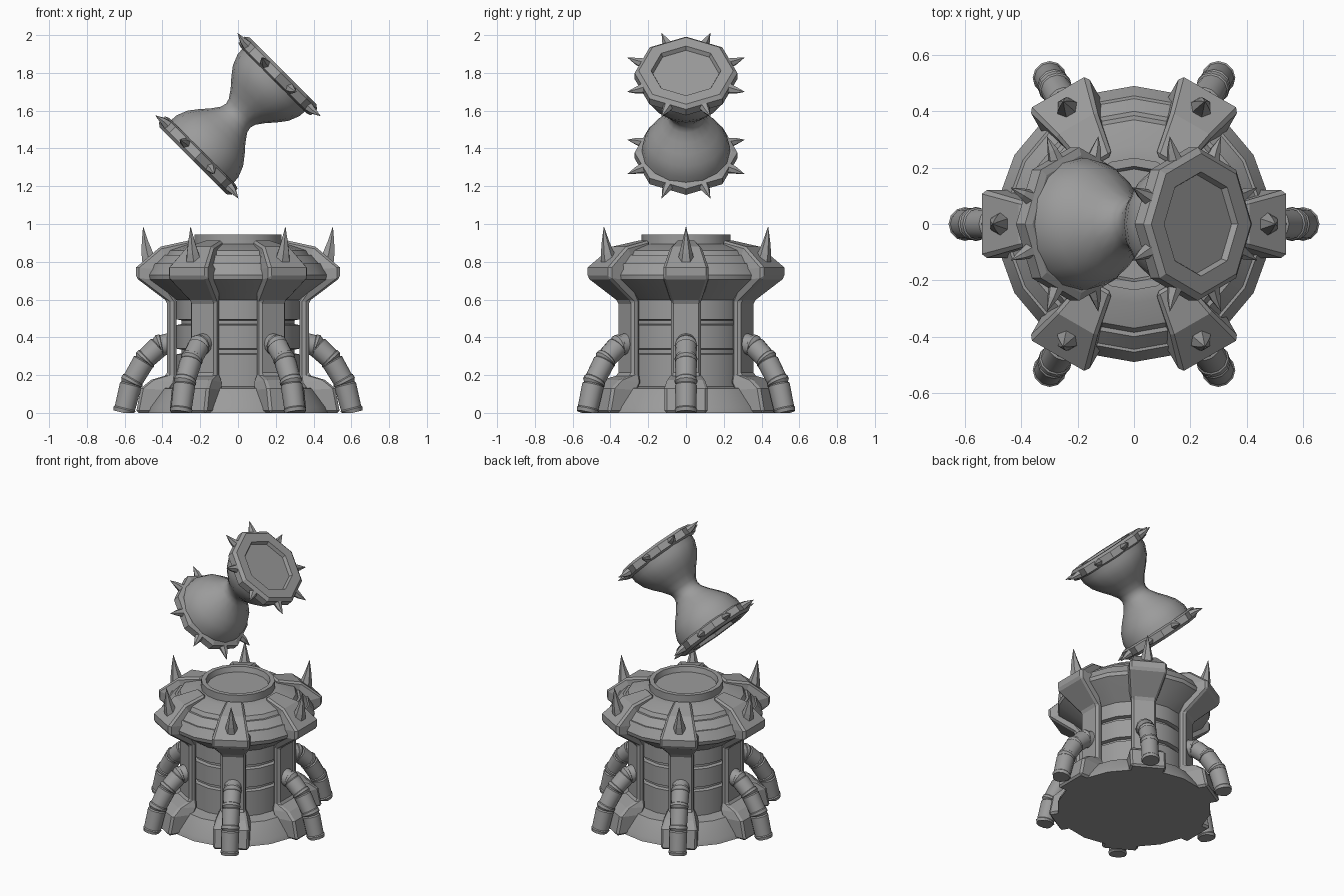
import bpy, bmesh, math
from mathutils import Matrix, Vector

cube = bpy.data.objects.get("Cube")
if cube:
    bpy.data.objects.remove(cube, do_unlink=True)

stone = bpy.data.materials.new("grey_stone")
stone.use_nodes = True
GREY = (0.33, 0.33, 0.33, 1)
stone.diffuse_color = GREY
stone.node_tree.nodes["Principled BSDF"].inputs["Base Color"].default_value = GREY


def finish(name, bm, matrix=None, smooth=None):
    bmesh.ops.recalc_face_normals(bm, faces=bm.faces)
    mesh = bpy.data.meshes.new(name)
    bm.to_mesh(mesh)
    bm.free()
    mesh.materials.append(stone)
    obj = bpy.data.objects.new(name, mesh)
    bpy.context.collection.objects.link(obj)
    if matrix:
        obj.matrix_world = matrix
    if smooth:
        bpy.ops.object.select_all(action='DESELECT')
        obj.select_set(True)
        bpy.context.view_layer.objects.active = obj
        bpy.ops.object.shade_smooth_by_angle(angle=math.radians(smooth))
    return obj


def skin(bm, rings):
    """Join equal rings of points and close both ends."""
    rows = [[bm.verts.new(p) for p in ring] for ring in rings]
    n = len(rows[0])
    for a, b in zip(rows, rows[1:]):
        for i in range(n):
            j = (i + 1) % n
            bm.faces.new((a[i], a[j], b[j], b[i]))
    bm.faces.new(rows[0])
    bm.faces.new(rows[-1])


def lathe(name, profile, sides, turn=0, matrix=None, smooth=None):
    bm = bmesh.new()
    angles = [turn + math.tau * i / sides for i in range(sides)]
    skin(bm, [[(r * math.cos(a), r * math.sin(a), z) for a in angles] for r, z in profile])
    return finish(name, bm, matrix, smooth)


def tube(name, path, sides, matrix, smooth=None):
    """Sweep a round section along (x, z, radius) stations in the xz plane."""
    bm = bmesh.new()
    rings = []
    for i, (x, z, r) in enumerate(path):
        a, b = path[max(i - 1, 0)], path[min(i + 1, len(path) - 1)]
        t = Vector((b[0] - a[0], 0, b[1] - a[1])).normalized()
        u, v = Vector((0, 1, 0)), t.cross(Vector((0, 1, 0)))
        rings.append([Vector((x, 0, z)) + r * (math.cos(math.tau * k / sides) * u
                      + math.sin(math.tau * k / sides) * v) for k in range(sides)])
    skin(bm, rings)
    return finish(name, bm, matrix, smooth)


# Tower body: flared base, grooved column, broad head and a rimmed top
column = [(.49, 0), (.48, .03), (.41, .13), (.33, .14)]
for z in (.325, .48):
    column += [(.33, z - .015), (.305, z - .01), (.305, z + .01), (.33, z + .015)]
column += [(.33, .62)]
lathe("column", column, 18, math.radians(10), smooth=30)
lathe("head", [(.32, .59), (.35, .61), (.485, .705), (.49, .73), (.455, .79), (.445, .79),
               (.40, .835), (.385, .835), (.37, .86), (.28, .89), (.235, .895)],
      18, math.radians(10), smooth=25)
lathe("top_rim", [(.235, .87), (.235, .945), (.205, .945), (.195, .91)], 18, math.radians(10), smooth=30)

# Six ribs with feet and clamps: outer r, z, inner r, z, half width
RIB = [(.54, 0, .38, 0, .115), (.515, .13, .36, .12, .115), (.46, .175, .33, .16, .10),
       (.375, .2, .325, .2, .08), (.375, .59, .325, .59, .08), (.54, .715, .40, .70, .12),
       (.54, .77, .42, .76, .12), (.41, .88, .36, .79, .085), (.25, .915, .25, .85, .055)]
PIPE = [(.34, .37), (.415, .355), (.495, .28), (.565, .16), (.605, 0)]
for k in range(6):
    spin = Matrix.Rotation(k * math.pi / 3, 4, 'Z')
    bm = bmesh.new()
    skin(bm, [[(ro, -w, zo), (ro, w, zo), (ri, w, zi), (ri, -w, zi)] for ro, zo, ri, zi, w in RIB])
    rib = finish(f"rib_{k + 1}", bm, spin)
    bevel = rib.modifiers.new("edge_chamfer", 'BEVEL')
    bevel.width, bevel.segments, bevel.limit_method = .014, 1, 'ANGLE'
    bevel.angle_limit = math.radians(50)

    # Jointed pipe: each length ends in a slim collar
    path = []
    for i, (a, b) in enumerate(zip(PIPE, PIPE[1:])):
        for t, r in ((.04, .051), (.08, .058), (.84, .055), (.88, .06), (.99, .06)):
            path.append((a[0] + (b[0] - a[0]) * t, a[1] + (b[1] - a[1]) * t, r))
    path[-1] = (PIPE[-1][0], 0, .055)
    pipe = tube(f"pipe_{k + 1}", path, 12, spin, 35)
    for v in pipe.data.vertices:
        v.co.z = max(v.co.z, 0)

    # Curved horn on the clamp
    tube(f"horn_{k + 1}", [(.465, .79, .048), (.482, .85, .034), (.493, .91, .019), (.502, .985, .001)],
         6, spin)

# Tilted hourglass floating above the tower
tilt = Matrix.Translation((0, 0, 1.573)) @ Matrix.Rotation(math.pi / 4, 4, 'Y')
half = [(.235, .29), (.232, .23), (.208, .17), (.17, .12), (.13, .075), (.098, .03)]
bulb = half + [(.09, 0)] + [(r, -z) for r, z in reversed(half)]
lathe("glass_bulb", bulb, 16, 0, tilt, 60)
for side, flip in (("upper", 0), ("lower", math.pi)):
    end = tilt @ Matrix.Rotation(flip, 4, 'Y')
    lathe(f"{side}_cap", [(.245, .265), (.272, .275), (.272, .32), (.25, .337), (.185, .337), (.175, .315)],
          8, 0, end)
    for k in range(8):
        spin = end @ Matrix.Rotation((k + .5) * math.pi / 4, 4, 'Z')
        tube(f"{side}_cap_spike_{k + 1}", [(.24, .298, .03), (.285, .30, .019), (.335, .308, .001)], 6, spin)
